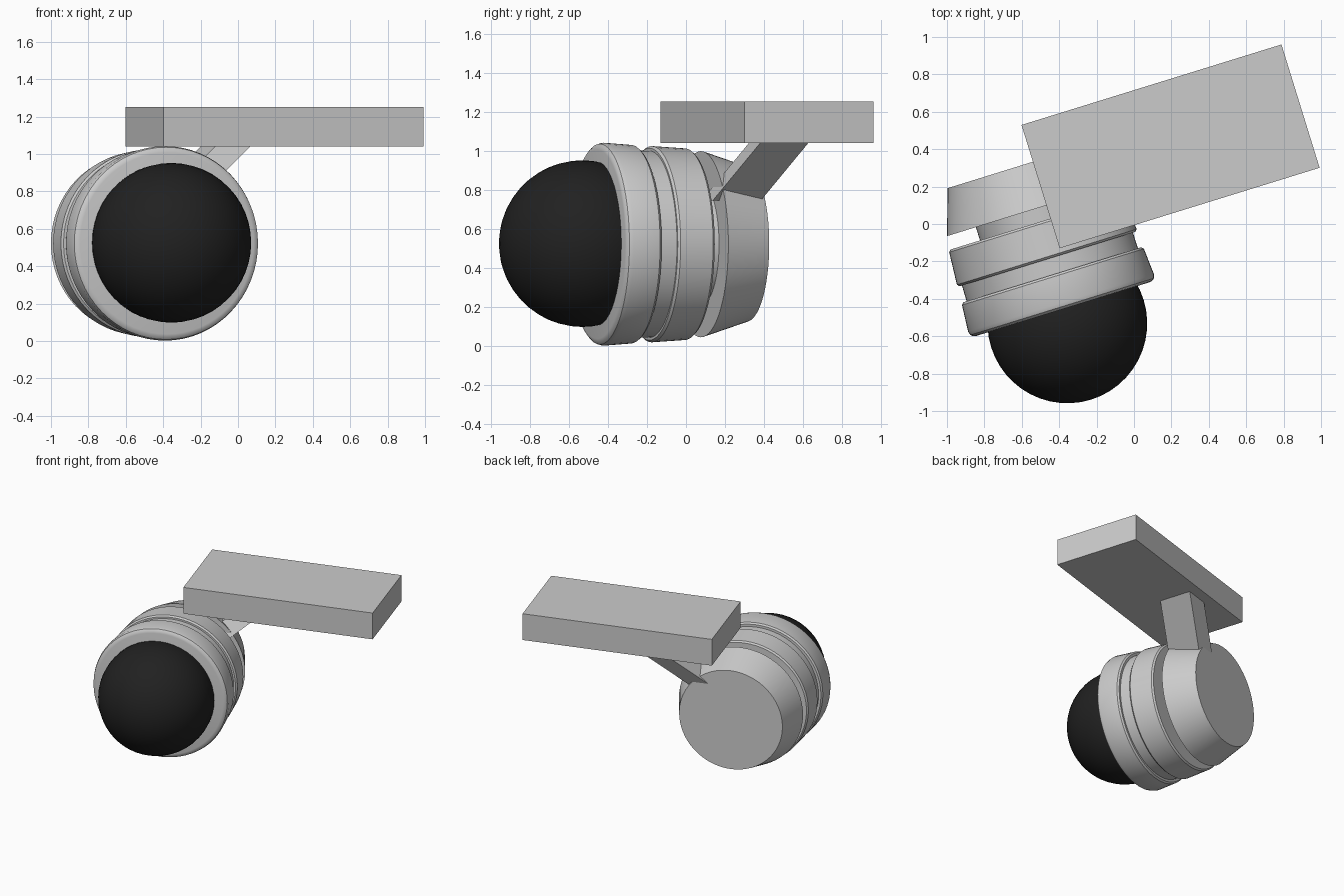
import bpy, bmesh
from math import sin, cos, pi, radians
from mathutils import Matrix

if "Cube" in bpy.data.objects:
    bpy.data.objects.remove(bpy.data.objects["Cube"])

# Camera frame: local x = sideways, y = backwards along the lens axis, origin on the front face
FRAME = Matrix.Translation((-0.38, -0.455, 0.522)) @ Matrix.Rotation(radians(17.2), 4, 'Z')
SIDES = 64


def finish(name, bm, smooth=True):
    bmesh.ops.recalc_face_normals(bm, faces=bm.faces)
    bm.transform(FRAME)
    me = bpy.data.meshes.new(name)
    bm.to_mesh(me)
    bm.free()
    ob = bpy.data.objects.new(name, me)
    bpy.context.collection.objects.link(ob)
    if smooth:
        bpy.ops.object.select_all(action='DESELECT')
        ob.select_set(True)
        bpy.context.view_layer.objects.active = ob
        bpy.ops.object.shade_smooth_by_angle(angle=radians(30))
    return ob


def turned(name, profile):
    """Solid of revolution around local y from (y, radius) points, capped at both ends."""
    bm = bmesh.new()
    rings = [[bm.verts.new((r * cos(2 * pi * i / SIDES), y, r * sin(2 * pi * i / SIDES)))
              for i in range(SIDES)] for y, r in profile]
    for a, b in zip(rings, rings[1:]):
        for i in range(SIDES):
            j = (i + 1) % SIDES
            bm.faces.new((a[i], a[j], b[j], b[i]))
    bm.faces.new(rings[0])
    bm.faces.new(rings[-1])
    return finish(name, bm)


def prism(name, x, y, z, lean=(0, 0)):
    """Box from x/y/z ranges, its lower end shifted sideways by lean."""
    bm = bmesh.new()
    bmesh.ops.create_cube(bm, size=1)
    for v in bm.verts:
        low = v.co.z < 0
        v.co = (x[v.co.x > 0] + lean[0] * low, y[v.co.y > 0] + lean[1] * low, z[not low])
    return finish(name, bm, smooth=False)


# Housing
turned("front_ring", [(0, 0.485), (0.004, 0.502), (0.014, 0.514), (0.035, 0.52),
                      (0.18, 0.509), (0.192, 0.498), (0.192, 0.47)])
turned("groove_band", [(0.15, 0.48), (0.32, 0.478)])
turned("middle_ring", [(0.28, 0.47), (0.28, 0.492), (0.292, 0.503), (0.47, 0.491),
                       (0.482, 0.48)])
turned("neck", [(0.44, 0.315), (0.60, 0.315)])
turned("rear_cap", [(0.556, 0.477), (0.80, 0.397)])

# Dark lens dome
bm = bmesh.new()
bmesh.ops.create_uvsphere(bm, u_segments=48, v_segments=24, radius=0.427)
bm.transform(Matrix.Translation((0, -0.08, 0.003)) @ Matrix.Rotation(pi / 2, 4, 'X'))
dome = finish("lens_dome", bm)
black = bpy.data.materials.new("black_glass")
black.diffuse_color = (0.015, 0.015, 0.015, 1)
black.use_nodes = True
black.node_tree.nodes["Principled BSDF"].inputs["Base Color"].default_value = black.diffuse_color
dome.data.materials.append(black)

# Mount: slanted arm and ceiling plate
prism("mount_arm", (0.49, 0.686), (0.672, 0.93), (0.225, 0.53), lean=(-0.366, -0.15))
prism("mount_plate", (0.807 - 0.7275, 0.807 + 0.7275), (0.661 - 0.345, 0.661 + 0.345),
      (0.518, 0.73))
